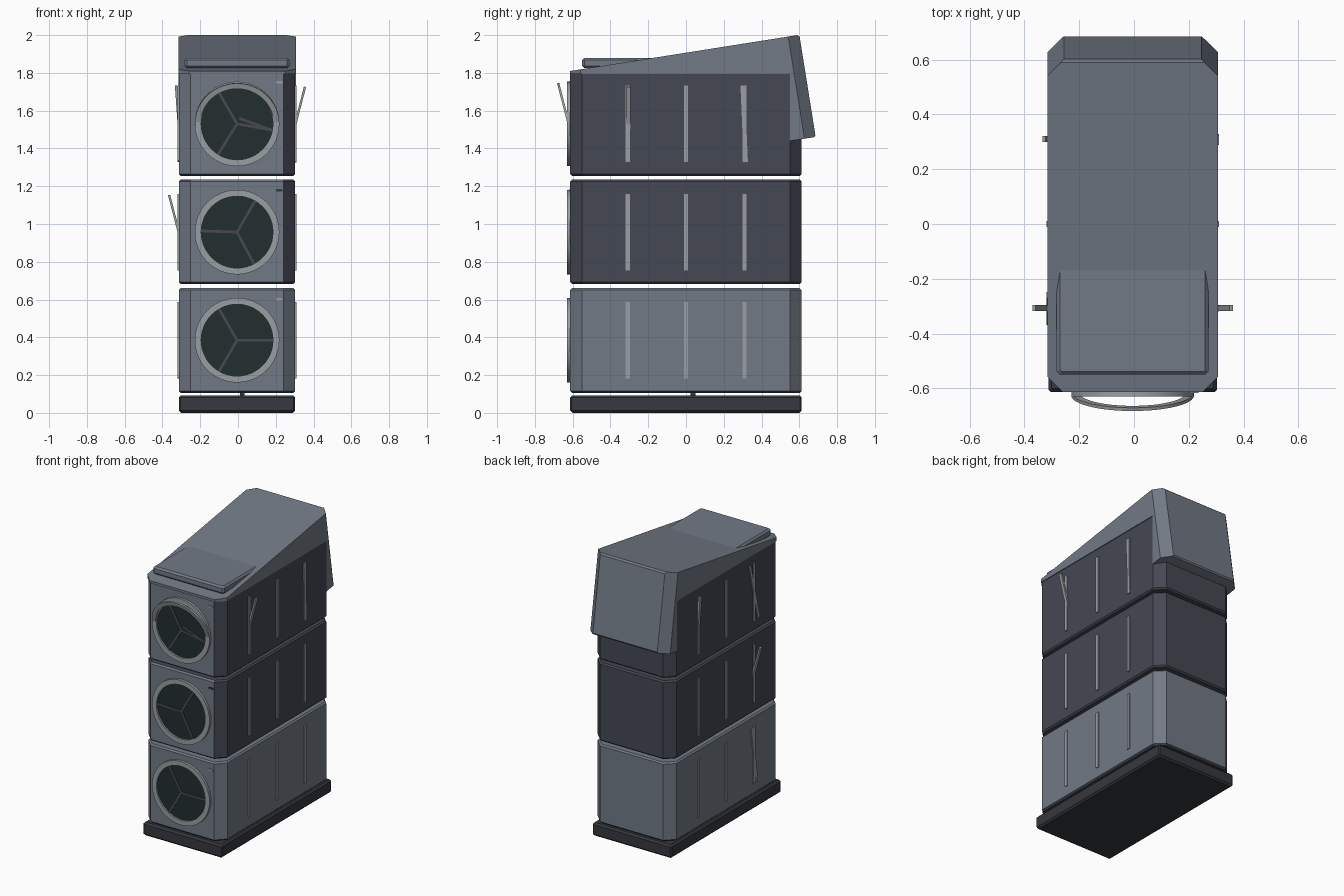
import bpy, bmesh, math
from mathutils import Matrix, Vector

if "Cube" in bpy.data.objects:
    bpy.data.objects.remove(bpy.data.objects["Cube"])

CX = -0.005          # centre line of the cabinet
HW = 0.308           # half width of the cabinet
Y0, Y1 = -0.613, 0.612


def material(name, r, g, b):
    def lin(c):
        c /= 255
        return c / 12.92 if c <= 0.04045 else ((c + 0.055) / 1.055) ** 2.4
    m = bpy.data.materials.new(name)
    m.diffuse_color = (lin(r), lin(g), lin(b), 1)
    m.use_nodes = True
    m.node_tree.nodes["Principled BSDF"].inputs["Base Color"].default_value = m.diffuse_color
    return m


LIGHT = material("grey_blue_paint", 114, 122, 134)
DARK = material("dark_slate_paint", 69, 72, 83)
BASE = material("charcoal", 53, 56, 62)
TRIM = material("pale_metal", 153, 159, 163)
GLASS = material("dark_green_black", 34, 46, 47)
SPOKE = material("spoke_grey", 72, 74, 82)


def finish(bm, name, *mats):
    bmesh.ops.recalc_face_normals(bm, faces=bm.faces[:])
    me = bpy.data.meshes.new(name)
    bm.to_mesh(me)
    bm.free()
    ob = bpy.data.objects.new(name, me)
    bpy.context.collection.objects.link(ob)
    for m in mats:
        me.materials.append(m)
    return ob


def smooth(ob):
    bpy.ops.object.select_all(action='DESELECT')
    ob.select_set(True)
    bpy.context.view_layer.objects.active = ob
    bpy.ops.object.shade_smooth_by_angle(angle=math.radians(30))


def block(name, lo, hi, mats, corner=0.0, edge=0.0, rot=None):
    """Box with chamfered upright corners and softened rims."""
    lo, hi = Vector(lo), Vector(hi)
    bm = bmesh.new()
    bmesh.ops.create_cube(bm, size=1)
    bmesh.ops.scale(bm, vec=hi - lo, verts=bm.verts)
    if corner:
        up = [e for e in bm.edges if abs(e.verts[0].co.z - e.verts[1].co.z) > 1e-4]
        bmesh.ops.bevel(bm, geom=up, offset=corner, segments=1, affect='EDGES')
    if edge:
        rim = [e for e in bm.edges if abs(e.verts[0].co.z - e.verts[1].co.z) < 1e-4]
        bmesh.ops.bevel(bm, geom=rim, offset=edge, segments=1, affect='EDGES')
    if rot:
        bm.transform(rot)
    bm.transform(Matrix.Translation((lo + hi) / 2))
    return finish(bm, name, *mats)


def ring(name, centre, r_out, r_in, depth, tilt=0.0, n=48):
    bm = bmesh.new()
    loops = []
    for r, y in ((r_out, 0), (r_out, -depth), (r_in, -depth), (r_in, 0)):
        loops.append([bm.verts.new((r * math.cos(a), y, r * math.sin(a)))
                      for a in (2 * math.pi * i / n for i in range(n))])
    for k in range(4):
        a, b = loops[k], loops[(k + 1) % 4]
        for i in range(n):
            j = (i + 1) % n
            bm.faces.new((a[i], a[j], b[j], b[i]))
    bm.transform(Matrix.Translation(centre) @ Matrix.Rotation(tilt, 4, 'X'))
    smooth(finish(bm, name, TRIM))


def disc(name, centre, r, mat):
    bm = bmesh.new()
    bmesh.ops.create_cone(bm, cap_ends=True, segments=48, radius1=r, radius2=r, depth=0.006)
    bm.transform(Matrix.Translation(centre) @ Matrix.Rotation(math.pi / 2, 4, 'X'))
    smooth(finish(bm, name, mat))


def spoke(name, centre, angle, length=0.195):
    bm = bmesh.new()
    bmesh.ops.create_cube(bm, size=1)
    bmesh.ops.scale(bm, vec=(length, 0.006, 0.014), verts=bm.verts)
    bmesh.ops.translate(bm, vec=(length / 2, 0, 0), verts=bm.verts)
    bm.transform(Matrix.Translation(centre) @ Matrix.Rotation(-math.radians(angle), 4, 'Y'))
    finish(bm, name, SPOKE)


def strip(name, side, y, z, axis=None, deg=0):
    x = CX + side * (HW + 0.001)
    rot = Matrix.Rotation(math.radians(deg), 4, axis) if axis else None
    block(name, (x - 0.006, y - 0.011, z - 0.203), (x + 0.006, y + 0.011, z + 0.203),
          [TRIM], rot=rot)


# Plinth and the small post above it
block("plinth", (CX - HW, Y0, 0), (CX + HW, Y1, 0.093), [BASE], 0.008, 0.012)
block("plinth_post", (0.01, 0.025, 0.08), (0.035, 0.05, 0.11), [BASE])

# Three stacked modules with round front windows and side strips
levels = [("lower", 0.105, 0.66, (0, 120, 240)),
          ("middle", 0.682, 1.235, (60, 178, 298)),
          ("upper", 1.255, 1.803, (120, 238, 350))]
for i, (lvl, z0, z1, angles) in enumerate(levels):
    body = block(lvl + "_module", (CX - HW, Y0, z0), (CX + HW, Y1, z1), [LIGHT, DARK], 0.062, 0.01)
    for p in body.data.polygons:
        front = p.normal.y < -0.9 or (p.normal.y < -0.5 and p.center.x < 0)
        if p.normal.z < -0.3 or (i > 0 and not front):
            p.material_index = 1
    zc = (0.385, 0.957, 1.53)[i]
    disc(lvl + "_window", (CX, Y0 - 0.002, zc), 0.2, GLASS)
    ring(lvl + "_window_ring", (CX, Y0, zc), 0.224, 0.19, 0.017)
    for k, a in enumerate(angles):
        spoke(f"{lvl}_spoke_{k + 1}", (CX, Y0 - 0.006, zc), a)
    zt = (0.602, 1.178, 1.75)[i]
    block(lvl + "_front_tab", (0.2, Y0 - 0.004, zt - 0.006), (0.235, Y0 + 0.004, zt + 0.006),
          [BASE if i == 1 else TRIM])
    for side, s in ((-1, "left"), (1, "right")):
        for k, y in enumerate((-0.308, 0, 0.31)):
            strip(f"{lvl}_{s}_strip_{k + 1}", side, y, zc)

# Loose pieces: swung ring, bent spoke and leaning strips
ring("loose_window_ring", (CX, Y0 - 0.002, 1.53), 0.224, 0.195, 0.012, math.radians(14.5))
spoke("bent_spoke", (CX + 0.01, Y0 - 0.007, 1.56), 340, 0.18)
strip("loose_strip_upper_right_front", 1, -0.306, 1.53, 'Y', 14.5)
strip("loose_strip_upper_right_rear", 1, 0.308, 1.53, 'X', 2.5)
strip("loose_strip_middle_left_front", -1, -0.306, 0.957, 'Y', -14.5)
strip("loose_strip_upper_left_rear", -1, 0.31, 1.53, 'Y', -4)
strip("loose_strip_lower_left_front", -1, -0.308, 0.385, 'X', -8)
strip("loose_strip_upper_left_front", -1, -0.308, 1.53, 'X', -14)

# Sloping roof with a hood hanging over the back
profile = [(Y0 - 0.001, 1.795), (Y0 - 0.001, 1.81), (0.59, 2.0), (0.602, 1.99),
           (0.685, 1.47), (0.68, 1.46), (0.55, 1.44), (0.55, 1.795)]
bm = bmesh.new()
w = HW + 0.003
vs = [bm.verts.new((CX - w, y, z)) for y, z in profile]
face = bm.faces.new(vs)
ext = bmesh.ops.extrude_face_region(bm, geom=[face])
bmesh.ops.translate(bm, vec=(2 * w, 0, 0),
                    verts=[v for v in ext["geom"] if isinstance(v, bmesh.types.BMVert)])
bmesh.ops.recalc_face_normals(bm, faces=bm.faces[:])
# chamfer the rear corners by slicing along slanted planes, then cap them
for s in (-1, 1):
    for origin, normal in (((CX + s * w, 0.54, 2.0), (s, 0.987, 0.157)),
                           ((CX + s * w, Y0 + 0.055, 1.8), (s, -1, 0))):
        cut = bmesh.ops.bisect_plane(bm, geom=bm.verts[:] + bm.edges[:] + bm.faces[:],
                                     plane_co=origin, plane_no=normal, clear_outer=True)
        edges = [e for e in cut["geom_cut"] if isinstance(e, bmesh.types.BMEdge)]
        bmesh.ops.holes_fill(bm, edges=edges, sides=0)
finish(bm, "roof_hood", LIGHT)

# Flat slab set into the front of the roof
block("roof_slab", (CX - 0.277, -0.55, 1.825), (CX + 0.277, -0.1, 1.88), [LIGHT], 0.012, 0.012)
